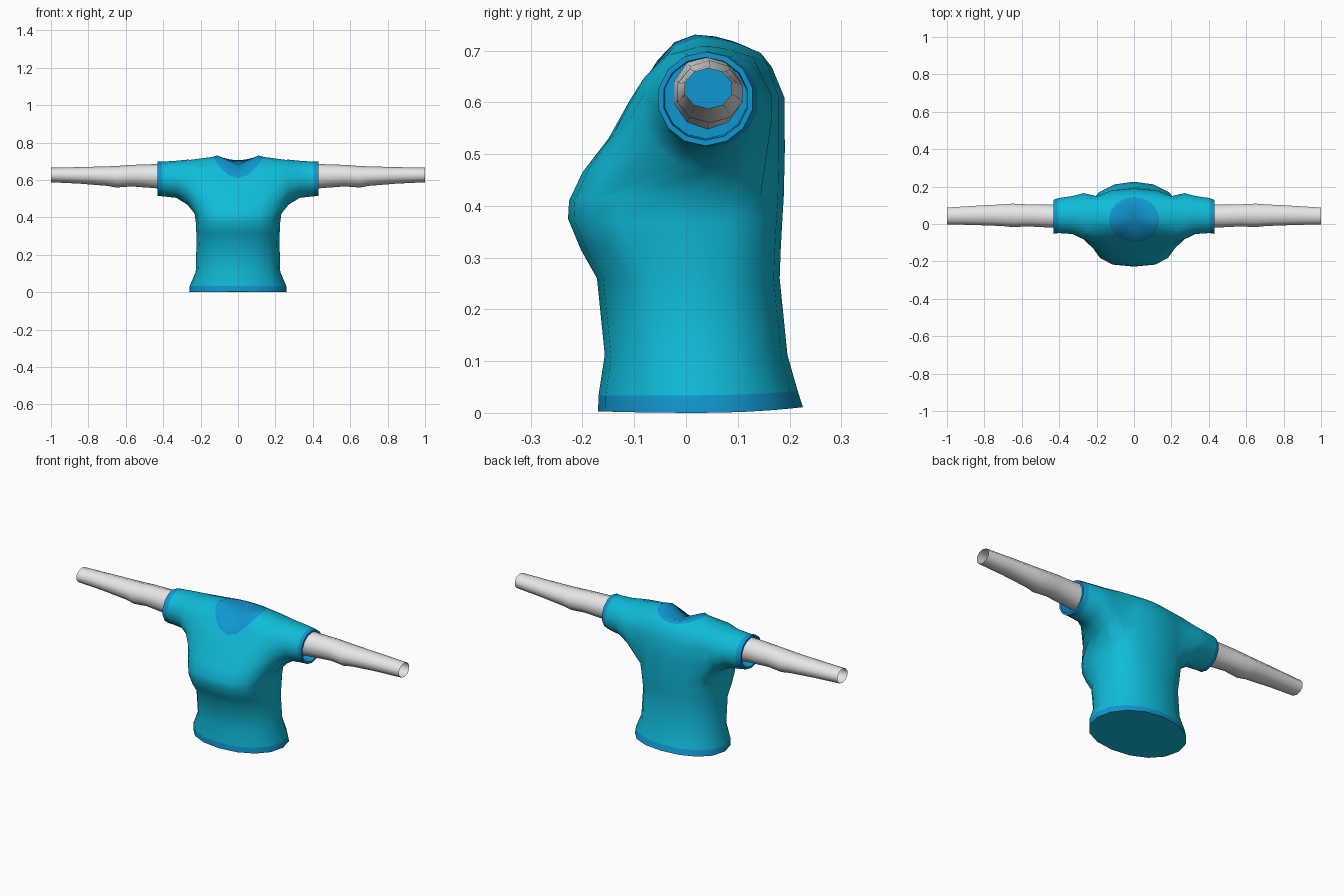
import bpy, bmesh
from math import sin, cos, pi, radians

if "Cube" in bpy.data.objects:
    bpy.data.objects.remove(bpy.data.objects["Cube"])


def material(name, rgb):
    m = bpy.data.materials.new(name)
    m.diffuse_color = (*rgb, 1)
    m.use_nodes = True
    m.node_tree.nodes["Principled BSDF"].inputs["Base Color"].default_value = m.diffuse_color
    return m


CYAN = material("cyan_fabric", (0.005, 0.50, 0.70))
BLUE = material("blue_trim", (0.005, 0.31, 0.63))
WHITE = material("white_fabric", (0.80, 0.80, 0.80))
N = 16       # sides of the torso
M = 14       # sides of each sleeve


def finish(bm, name, mats, angle):
    me = bpy.data.meshes.new(name)
    bm.to_mesh(me)
    bm.free()
    for m in mats:
        me.materials.append(m)
    me.polygons.foreach_set("use_smooth", [True] * len(me.polygons))
    me.set_sharp_from_angle(angle=radians(angle))
    ob = bpy.data.objects.new(name, me)
    bpy.context.collection.objects.link(ob)
    return ob


def power(v, e):
    return abs(v) ** e * (1 if v >= 0 else -1)


def torso_ring(bm, hw, yf, yb, zf, zs, zb, e):
    """Rounded ring whose height differs at the front, side and back."""
    ring = []
    for k in range(N):
        c, s = cos(2 * pi * k / N), sin(2 * pi * k / N)
        z = zs + ((zb if s > 0 else zf) - zs) * s * s
        y = (yf + yb) / 2 + (yb - yf) / 2 * power(s, e)
        ring.append(bm.verts.new((hw * power(c, e), y, z)))
    return ring


def x_ring(bm, n, x, y0, y1, z0, z1):
    """Ring standing across the x axis, starting at its lowest point."""
    return [bm.verts.new((x, (y0 + y1) / 2 + (y1 - y0) / 2 * sin(2 * pi * i / n),
                          (z0 + z1) / 2 - (z1 - z0) / 2 * cos(2 * pi * i / n)))
            for i in range(n)]


def bridge(bm, a, b, mat=0, skip=()):
    n = len(a)
    for i in range(n):
        if i not in skip:
            f = bm.faces.new((a[i], a[(i + 1) % n], b[(i + 1) % n], b[i]))
            f.material_index = mat


# shirt: half width, front y, back y, front z, side z, back z, roundness
TORSO = [
    (.260, -.170, .226, .003, .000, .011, .95),
    (.258, -.169, .216, .034, .034, .042, .95),
    (.226, -.157, .196, .112, .110, .112, .90),
    (.222, -.172, .181, .260, .260, .260, .85),
    (.223, -.203, .183, .315, .315, .315, .75),
    (.225, -.228, .186, .375, .370, .370, .70),
    (.232, -.226, .189, .410, .420, .420, .70),   # bottom of armhole
    (.250, -.200, .191, .465, .500, .510, .75),
    (.262, -.150, .190, .530, .600, .610, .80),
    (.255, -.116, .166, .590, .708, .668, .85),   # top of armhole
    (.135, -.098, .145, .610, .724, .695, 1.0),   # collar seam
    (.110, -.085, .120, .632, .731, .706, 1.0),   # neck edge
]
ARM_LOW, ARM_TOP = 6, 9
bm = bmesh.new()
rings = [torso_ring(bm, *t) for t in TORSO]
for j in range(len(rings) - 1):
    armhole = (14, 15, 0, 1, 6, 7, 8, 9) if ARM_LOW <= j < ARM_TOP else ()
    trim = 1 if j == 0 or j == len(rings) - 2 else 0
    bridge(bm, rings[j], rings[j + 1], trim, armhole)

# closed hem and neck
bm.faces.new(rings[0])
centre = bm.verts.new((0, .025, .682))
for k in range(N):
    f = bm.faces.new((rings[-1][k], rings[-1][(k + 1) % N], centre))
    f.material_index = 1

# short sleeves grown out of the armholes: x, y range, z range, trim flag
SLEEVE = [
    (.270, -.085, .168, .468, .709, 0),
    (.330, -.056, .152, .505, .703, 0),
    (.405, -.051, .141, .513, .698, 0),
    (.430, -.055, .131, .516, .698, 1),
    (.430, -.045, .121, .527, .687, 1),
    (.370, -.043, .119, .530, .685, 1),
]
for side in (1, -1):
    steps = [(ARM_LOW, k) for k in (0, 1, 2)]
    steps += [(j, 2) for j in range(ARM_LOW + 1, ARM_TOP)]
    steps += [(ARM_TOP, k) for k in (2, 1, 0, -1, -2)]
    steps += [(j, -2) for j in range(ARM_TOP - 1, ARM_LOW - 1, -1)]
    steps += [(ARM_LOW, -1)]
    last = [rings[j][k % N if side > 0 else (N // 2 - k) % N] for j, k in steps]
    for x, y0, y1, z0, z1, trim in SLEEVE:
        ring = x_ring(bm, M, side * x, y0, y1, z0, z1)
        bridge(bm, last, ring, trim)
        last = ring
    bm.faces.new(last).material_index = 1

bmesh.ops.recalc_face_normals(bm, faces=bm.faces[:])
finish(bm, "shirt", (CYAN, BLUE), 50)

# long under-sleeves, open at the wrist: x, y range, z range
ARM = [
    (.365, -.026, .110, .548, .690),
    (.450, -.022, .106, .557, .685),
    (.570, -.016, .108, .566, .681),
    (.650, -.020, .112, .560, .675),
    (.700, -.014, .108, .569, .673),
    (.850, -.008, .100, .581, .669),
    (1.00, -.004, .090, .588, .666),
]
for side, label in ((1, "right"), (-1, "left")):
    bm = bmesh.new()
    tube = [x_ring(bm, 10, side * x, *r) for x, *r in ARM]
    for a, b in zip(tube, tube[1:]):
        bridge(bm, a, b)
    bmesh.ops.recalc_face_normals(bm, faces=bm.faces[:])
    finish(bm, label + "_under_sleeve", (WHITE,), 60)
